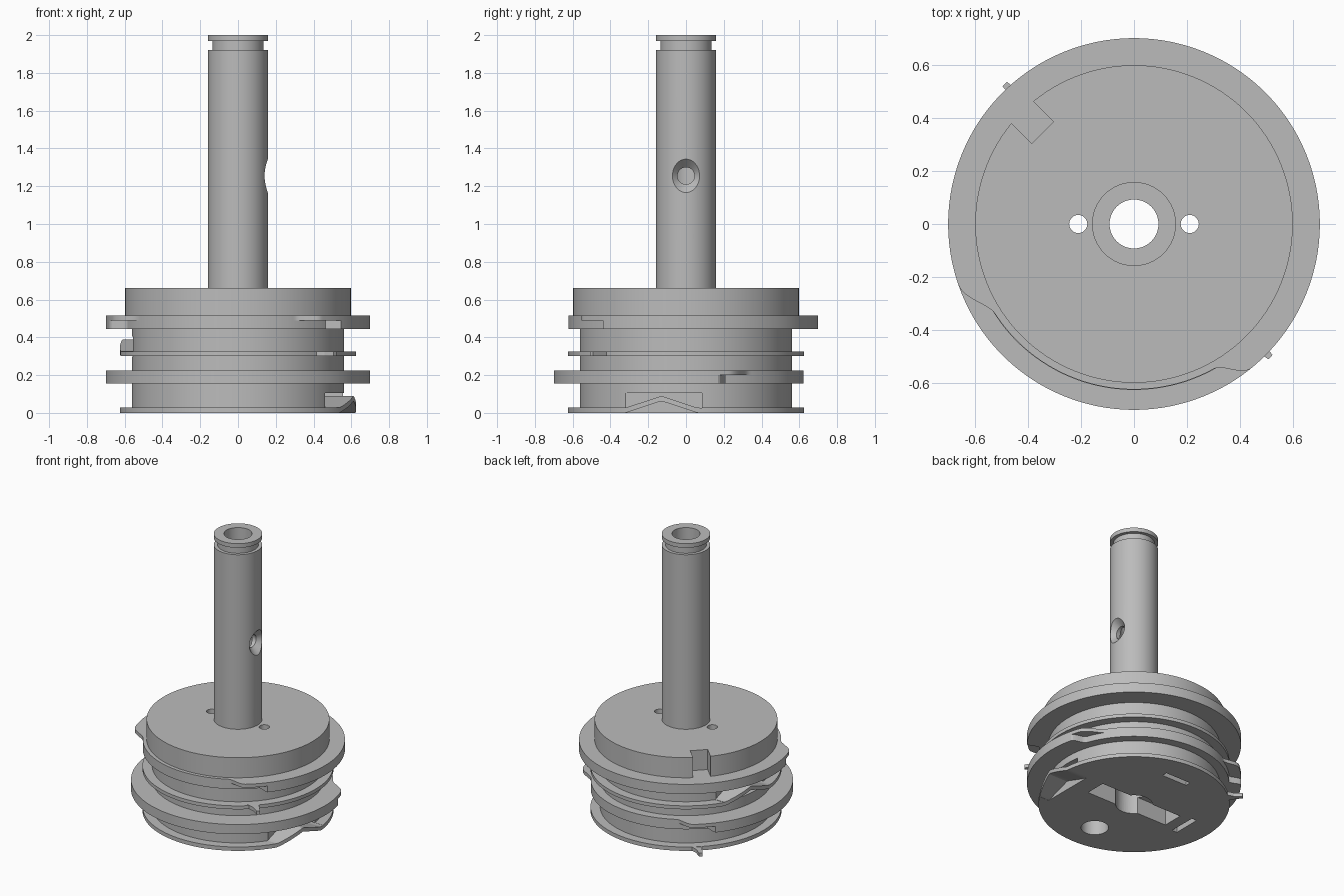
import bpy, bmesh
from math import radians, cos, sin, sqrt, pi
from mathutils import Matrix, Vector

cube = bpy.data.objects.get("Cube")
if cube:
    bpy.data.objects.remove(cube, do_unlink=True)

grey = bpy.data.materials.new("plain grey")
grey.use_nodes = True
grey.diffuse_color = (0.5, 0.5, 0.5, 1)
grey.node_tree.nodes["Principled BSDF"].inputs["Base Color"].default_value = (0.5, 0.5, 0.5, 1)
SEGS = 180


def finish(name, bm):
    bmesh.ops.recalc_face_normals(bm, faces=bm.faces)
    mesh = bpy.data.meshes.new(name)
    bm.to_mesh(mesh)
    bm.free()
    mesh.materials.append(grey)
    obj = bpy.data.objects.new(name, mesh)
    bpy.context.collection.objects.link(obj)
    return obj


def activate(obj):
    bpy.ops.object.select_all(action='DESELECT')
    obj.select_set(True)
    bpy.context.view_layer.objects.active = obj


def smooth(obj):
    activate(obj)
    bpy.ops.object.shade_smooth_by_angle(angle=radians(25))


def bridge(bm, rings, closed):
    """Quads between neighbouring loops of vertices."""
    pairs = list(zip(rings, rings[1:] + rings[:1])) if closed else list(zip(rings, rings[1:]))
    for a, b in pairs:
        for i in range(len(a)):
            j = (i + 1) % len(a)
            bm.faces.new((a[i], a[j], b[j], b[i]))


def lathe(name, profile):
    bm = bmesh.new()
    rings = []
    for k in range(SEGS):
        a = 2 * pi * k / SEGS
        rings.append([bm.verts.new((r * cos(a), r * sin(a), z)) for r, z in profile])
    bridge(bm, rings, True)
    return finish(name, bm)


def cut(target, make):
    """Subtract the solids that make() adds to a bmesh."""
    bm = bmesh.new()
    make(bm)
    tool = finish("cutter", bm)
    tool.hide_render = True
    mod = target.modifiers.new("cut", 'BOOLEAN')
    mod.operation = 'DIFFERENCE'
    mod.solver = 'EXACT'
    mod.object = tool
    activate(target)
    bpy.ops.object.modifier_apply(modifier=mod.name)
    bpy.data.objects.remove(tool, do_unlink=True)


def box(bm, lo, hi, turn=0):
    lo, hi = Vector(lo), Vector(hi)
    m = Matrix.Rotation(radians(turn), 4, 'Z') @ Matrix.Translation((lo + hi) / 2)
    bmesh.ops.create_cube(bm, size=1, matrix=m @ Matrix.Diagonal((hi - lo).to_4d()))


def rod(bm, r1, r2, depth, centre, along_x=False):
    m = Matrix.Translation(centre)
    if along_x:
        m = m @ Matrix.Rotation(pi / 2, 4, 'Y')
    bmesh.ops.create_cone(bm, cap_ends=True, segments=48, radius1=r1, radius2=r2,
                          depth=depth, matrix=m)


# Turned body: thin rings, top disc, shaft with clip groove and bore
body = lathe("drum_and_shaft", [
    (.092, 0), (.625, 0), (.625, .028), (.562, .028), (.562, .3), (.625, .3),
    (.625, .325), (.562, .325), (.562, .48), (.598, .48), (.598, .66), (.158, .66),
    (.158, 1.92), (.135, 1.92), (.135, 1.97), (.158, 1.97), (.158, 2), (.092, 2)])

# Countersunk cross hole in the shaft
cut(body, lambda bm: rod(bm, .042, .11, .07, (.145, 0, 1.255), True))
cut(body, lambda bm: rod(bm, .045, .045, .12, (.1, 0, 1.255), True))
# Pin holes, key notch
for side in (-1, 1):
    cut(body, lambda bm: rod(bm, .034, .034, 1, (side * .21, 0, .4)))
cut(body, lambda bm: box(bm, (.487, -.058, .515), (.65, .058, .7), 135))
# Drive slot, round pocket and slits in the underside
cut(body, lambda bm: box(bm, (-.33, -.075, -.1), (.33, .075, .12)))
cut(body, lambda bm: rod(bm, .12, .12, .4, (0, 0, -.02)))
cut(body, lambda bm: rod(bm, .09, .09, .3, (0, -.4, -.03)))
for turn in (90, 180):
    cut(body, lambda bm: box(bm, (.41, -.1, -.1), (.45, .1, .08), turn))
# Pockets behind the two bent arms
cut(body, lambda bm: box(bm, (.46, -.32, -.02), (.8, .085, .105)))
cut(body, lambda bm: box(bm, (.46, -.32, .299), (.8, .085, .405), 180))
smooth(body)


def ease(t):
    t = min(1, max(0, t))
    return t * t * (3 - 2 * t)


def flange_layer(name, z0, z1, turn, leave, leave_end, back, back_end):
    """Ring whose outer edge steps in between two angles."""
    bm = bmesh.new()
    rings = []
    for k in range(360):
        drop = ease((k - leave) / (leave_end - leave)) * (1 - ease((k - back) / (back_end - back)))
        r = .7 - .077 * drop
        a = radians(k + turn)
        rings.append([bm.verts.new((q * cos(a), q * sin(a), z))
                      for q, z in ((.54, z0), (r, z0), (r, z1), (.54, z1))])
    bridge(bm, rings, True)
    smooth(finish(name, bm))


# Two interrupted flanges, each a thick layer under a longer lip
for label, z, turn in (("upper", .445, 0), ("lower", .155, 180)):
    flange_layer(label + "_flange", z, z + .045, turn, 194, 200, 318, 321)
    flange_layer(label + "_flange_lip", z + .045, z + .07, turn, 199, 213, 299, 309)


def bent_arm(name, z, turn):
    """Chevron strip that bridges the gap in a thin ring."""
    bm = bmesh.new()
    loops = []
    for k in range(25):
        y = -.325 + .415 * k / 24
        lift = max(0, .063 * (1 - abs(y + .13) / .19))
        x = sqrt(.625 ** 2 - y * y)
        loops.append([bm.verts.new(p) for p in (
            (.45, y, z + lift), (x, y, z + lift), (x, y, z + lift + .027), (.45, y, z + lift + .027))])
    bridge(bm, loops, False)
    bm.faces.new(loops[0])
    bm.faces.new(loops[-1])
    bmesh.ops.rotate(bm, verts=bm.verts, matrix=Matrix.Rotation(radians(turn), 3, 'Z'))
    smooth(finish(name, bm))


def ring_tip(name, z, turn):
    """Pointed tab on the edge of a thin ring."""
    bm = bmesh.new()
    outline = ((.6, -.06), (.66, -.025), (.718, -.015), (.718, .008), (.6, .02))
    face = bm.faces.new([bm.verts.new((x, y, z)) for x, y in outline])
    new = bmesh.ops.extrude_face_region(bm, geom=[face])["geom"]
    bmesh.ops.translate(bm, vec=(0, 0, .026), verts=[v for v in new if isinstance(v, bmesh.types.BMVert)])
    bmesh.ops.rotate(bm, verts=bm.verts, matrix=Matrix.Rotation(radians(turn), 3, 'Z'))
    finish(name, bm)


# Bent arms and tips on the bottom and middle rings
bent_arm("bottom_arm", 0, 0)
bent_arm("middle_arm", .3, 180)
ring_tip("bottom_tip", 0, 133)
ring_tip("middle_tip", .3, -44)
